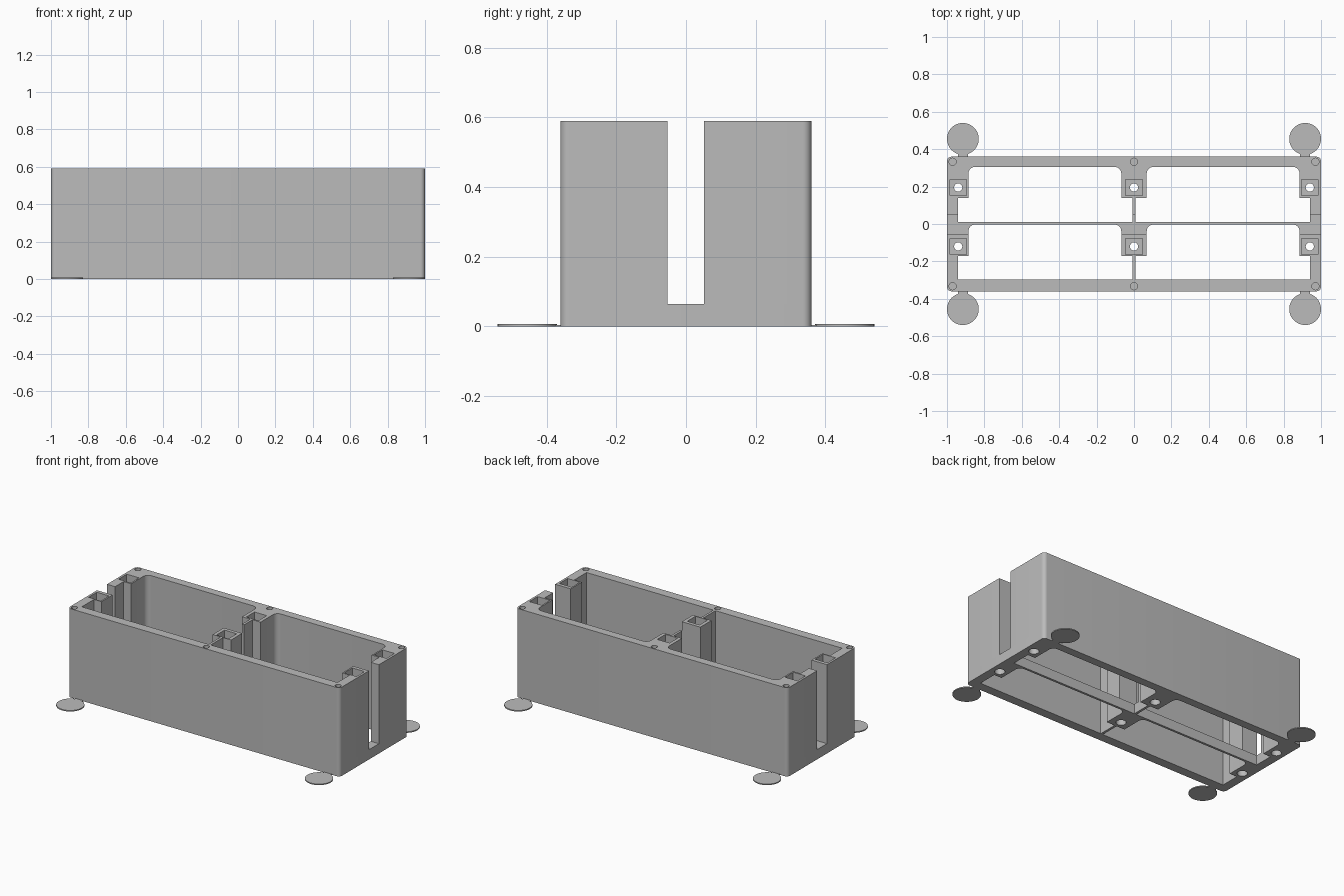
import bpy, bmesh, math
from mathutils import Vector
from mathutils.geometry import tessellate_polygon

cube = bpy.data.objects.get("Cube")
if cube:
    bpy.data.objects.remove(cube)

H, HY, SLOT, SEAT, BORE = 0.59, 0.36, 0.065, 0.53, 0.08

grey = bpy.data.materials.new("plain_grey")
grey.use_nodes = True
tone = (0.5, 0.5, 0.5, 1)
grey.diffuse_color = tone
grey.node_tree.nodes["Principled BSDF"].inputs["Base Color"].default_value = tone


def rounded(corners, steps=8):
    """Counter-clockwise outline from right-angled (x, y, radius) corners."""
    out = []
    for i, (x, y, r) in enumerate(corners):
        if r == 0:
            out.append((x, y))
            continue
        here = Vector((x, y))
        u = (Vector(corners[i - 1][:2]) - here).normalized()
        v = (Vector(corners[(i + 1) % len(corners)][:2]) - here).normalized()
        for k in range(steps + 1):
            t = k / steps * math.pi / 2
            p = here + u * r * (1 - math.sin(t)) + v * r * (1 - math.cos(t))
            out.append((p.x, p.y))
    area = sum(p[0] * q[1] - q[0] * p[1] for p, q in zip(out, out[1:] + out[:1]))
    return out if area > 0 else out[::-1]


def rect(x0, x1, y0, y1, r=0):
    return rounded([(x0, y0, r), (x1, y0, r), (x1, y1, r), (x0, y1, r)])


def circle(x, y, r, n=32):
    return [(x + r * math.cos(2 * math.pi * i / n),
             y + r * math.sin(2 * math.pi * i / n)) for i in range(n)]


def wall(bm, loop, z0, z1, inward=False):
    """Upright band along an outline, facing out of it or into it."""
    pts = loop[::-1] if inward else loop
    low = [bm.verts.new((x, y, z0)) for x, y in pts]
    high = [bm.verts.new((x, y, z1)) for x, y in pts]
    for i in range(len(pts)):
        j = (i + 1) % len(pts)
        bm.faces.new((low[i], low[j], high[j], high[i]))


def cap(bm, loops, z, up=True):
    """Flat face at height z; every loop after the first is a hole."""
    rings = [[Vector((x, y, z)) for x, y in loop] for loop in loops]
    verts = [bm.verts.new(p) for ring in rings for p in ring]
    for tri in tessellate_polygon(rings):
        face = bm.faces.new([verts[i] for i in tri])
        face.normal_update()
        if (face.normal.z > 0) != up:
            face.normal_flip()


def finish(name, bm):
    bmesh.ops.remove_doubles(bm, verts=bm.verts, dist=1e-5)
    mesh = bpy.data.meshes.new(name)
    bm.to_mesh(mesh)
    bm.free()
    mesh.materials.append(grey)
    ob = bpy.data.objects.new(name, mesh)
    bpy.context.collection.objects.link(ob)
    return ob


def plate(name, loop, z1):
    bm = bmesh.new()
    wall(bm, loop, 0, z1)
    cap(bm, [loop], 0, up=False)
    cap(bm, [loop], z1)
    return finish(name, bm)


def comb(edge, step, far, near_x, far_x, r, outer):
    """Half of the upper box: long wall, end walls, posts and thin divider."""
    (a, b), (c, d) = near_x, far_x
    notch = [(a, edge, 0), (a, step, 0), (c, step, 0), (c, far, r),
             (d, far, r), (d, step, 0), (b, step, 0), (b, edge, 0)]
    left = [(-x, y, q) for x, y, q in notch]
    return rounded([(-1, edge, 0)] + left + notch[::-1]
                   + [(1, edge, 0), (1, outer, 0.025), (-1, outer, 0.025)])


WIDE, POST, FILLET = (0.94, 0.008), (0.885, 0.068), 0.035
BACK_EDGE, FRONT_EDGE = 0.052, -0.053
BAR_BACK, BAR_FRONT = 0.012, -0.003

body = bmesh.new()

# Lower frame: outline, four open compartments and screw-head bores
pockets = []
for s in (-1, 1):
    for near, step, far in ((BAR_BACK, 0.14, 0.305), (-0.298, -0.17, BAR_FRONT)):
        (a, b), (c, d) = WIDE, POST
        pockets.append(rounded([(s * x, y, r) for x, y, r in (
            (b, near, 0), (a, near, 0), (a, step, 0), (c, step, 0),
            (c, far, FILLET), (d, far, FILLET), (d, step, 0), (b, step, 0))]))
posts = [(x, y) for x in (-0.94, 0, 0.94) for y in (0.195, -0.12)]
bores = [circle(x, y, 0.031) for x, y in posts]
outline = rect(-1, 1, -HY, HY, 0.025)
wall(body, outline, 0, SLOT)
for loop in pockets:
    wall(body, loop, 0, SLOT, inward=True)
cap(body, [outline] + pockets + bores, 0, up=False)

# Slot floor with the low lengthwise bar
back_side = [(1, BACK_EDGE, 0), (0.94, BACK_EDGE, 0), (0.94, BAR_BACK, 0),
             (0.008, BAR_BACK, 0), (0.008, BACK_EDGE, 0)]
front_side = [(1, FRONT_EDGE, 0), (0.885, FRONT_EDGE, 0), (0.885, BAR_FRONT, FILLET),
              (0.068, BAR_FRONT, FILLET), (0.068, FRONT_EDGE, 0)]
floor = (back_side + [(-x, y, r) for x, y, r in back_side[::-1]]
         + [(-x, y, r) for x, y, r in front_side] + front_side[::-1])
cap(body, [rounded(floor)], SLOT)

# Upper halves with square nut seats and rim pilot holes
halves = ((comb(BACK_EDGE, 0.14, 0.305, WIDE, POST, FILLET, HY), 0.195, 0.333),
          (comb(FRONT_EDGE, -0.17, -0.298, POST, WIDE, 0, -HY), -0.12, -0.333))
for loop, post_y, rim_y in halves:
    seats = [rect(x - 0.045, x + 0.045, post_y - 0.043, post_y + 0.043) for x in (-0.94, 0, 0.94)]
    pilots = [circle(x, rim_y, 0.019, 24) for x in (-0.97, 0, 0.97)]
    wall(body, loop, SLOT, H)
    cap(body, [loop] + seats + pilots, H)
    for pilot in pilots:
        wall(body, pilot, SEAT, H, inward=True)
        cap(body, [pilot], SEAT)
    for seat, x in zip(seats, (-0.94, 0, 0.94)):
        wall(body, seat, SEAT, H, inward=True)
        cap(body, [seat, circle(x, post_y, 0.022)], SEAT)

# Screw holes through the posts
for (x, y), bore in zip(posts, bores):
    hole = circle(x, y, 0.022)
    wall(body, hole, BORE, SEAT, inward=True)
    cap(body, [bore, hole], BORE, up=False)
    wall(body, bore, 0, BORE, inward=True)

parts = [finish("box_body", body)]

# Thin corner discs with tabs holding them to the box
for sx, xn in ((-1, "right"), (1, "left")):
    for sy, yn in ((-1, "front"), (1, "back")):
        x, y = sx * 0.915, sy * 0.455
        parts.append(plate(f"{yn}_{xn}_disc", circle(x, y, 0.085, 48), 0.007))
        y0, y1 = sorted((sy * 0.359, sy * 0.385))
        parts.append(plate(f"{yn}_{xn}_tab", rect(x - 0.027, x + 0.027, y0, y1), 0.004))

bpy.ops.object.select_all(action="DESELECT")
for ob in parts:
    ob.select_set(True)
bpy.context.view_layer.objects.active = parts[0]
bpy.ops.object.shade_smooth_by_angle(angle=math.radians(30))
